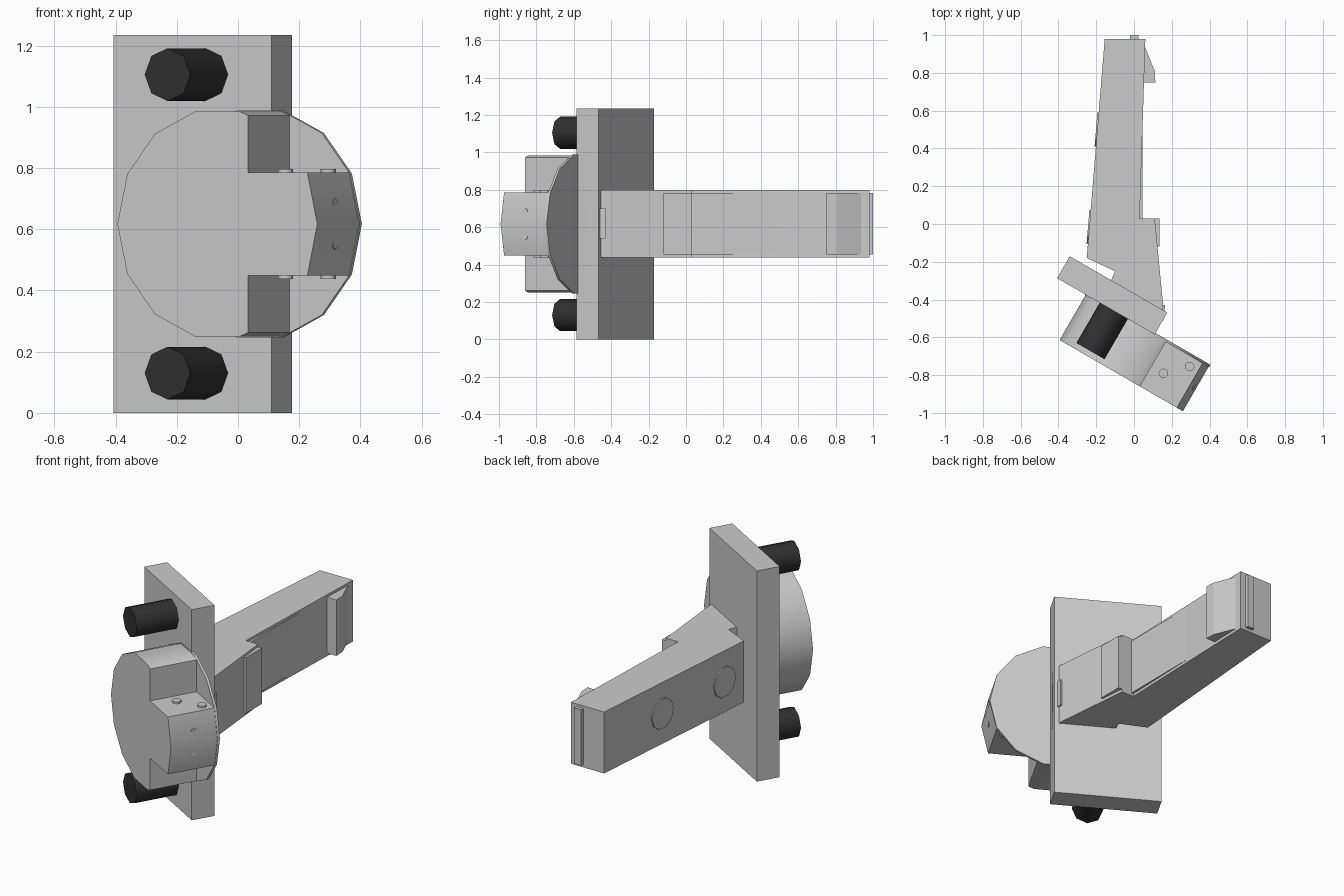
import bpy, bmesh, math
from mathutils import Matrix, Vector

if "Cube" in bpy.data.objects:
    bpy.data.objects.remove(bpy.data.objects["Cube"])


def frame(nx, ny, origin=(0, 0, 0)):
    """Local axes: z along the horizontal normal, y up in the world."""
    n = Vector((nx, ny, 0)).normalized()
    up = Vector((0, 0, 1))
    x = up.cross(n)
    m = Matrix((x, up, n)).transposed().to_4x4()
    m.translation = Vector(origin)
    return m


def ngon(cx, cy, r, sides, start=0.0):
    return [(cx + r * math.cos(start + 2 * math.pi * i / sides),
             cy + r * math.sin(start + 2 * math.pi * i / sides)) for i in range(sides)]


def rect(x0, y0, x1, y1):
    return [(x0, y0), (x1, y0), (x1, y1), (x0, y1)]


def prism(name, pts, lo, hi, m=Matrix(), smooth=0, mat=None):
    """Extrude a flat outline from lo to hi along local z."""
    bm = bmesh.new()
    a = [bm.verts.new(m @ Vector((x, y, lo))) for x, y in pts]
    b = [bm.verts.new(m @ Vector((x, y, hi))) for x, y in pts]
    bm.faces.new(a[::-1])
    bm.faces.new(b)
    for i in range(len(pts)):
        j = (i + 1) % len(pts)
        bm.faces.new((a[i], a[j], b[j], b[i]))
    bmesh.ops.recalc_face_normals(bm, faces=bm.faces)
    me = bpy.data.meshes.new(name)
    bm.to_mesh(me)
    bm.free()
    ob = bpy.data.objects.new(name, me)
    bpy.context.collection.objects.link(ob)
    if mat:
        me.materials.append(mat)
    if smooth:
        bpy.ops.object.select_all(action='DESELECT')
        ob.select_set(True)
        bpy.context.view_layer.objects.active = ob
        bpy.ops.object.shade_smooth_by_angle(angle=math.radians(smooth))
    return ob


dark = bpy.data.materials.new("dark_rubber")
dark.diffuse_color = (0.03, 0.03, 0.03, 1)
dark.use_nodes = True
dark.node_tree.nodes["Principled BSDF"].inputs["Base Color"].default_value = dark.diffuse_color

S, C = 0.5, math.cos(math.radians(30))
HEAD = frame(-S, -C)          # head is turned 30 degrees
MID = 0.617                   # height of the centre line

# Mounting plate
prism("mounting_plate", rect(-0.209, 0, 0.387, 1.235), 0.318, 0.452, HEAD)

# Bolts on the plate
for i, z in enumerate((0.13, 1.105)):
    prism(f"plate_bolt_{i}", ngon(0.137, z, 0.086, 8), 0.44, 0.698, HEAD, 50, dark)

# Lock drum with two square notches beside the tongue
U, R = 0.343, 0.377
ring = ngon(U, MID, R, 14)
nu, tz, nz = U + 0.115, 0.168, 0.355
drum = [ring[0], (ring[1][0], MID + tz), (nu, MID + tz), (nu, MID + nz)]
drum += ring[3:12]
drum += [(nu, MID - nz), (nu, MID - tz), (ring[13][0], MID - tz)]
prism("drum", drum, 0.448, 0.729, HEAD, 30)
prism("drum_back_disc", ngon(U, MID, 0.38, 14), 0.443, 0.457, HEAD, 30)

# Pins through the tongue, and the small screws in its end
for i, (x, y) in enumerate(((0.155, -0.79), (0.295, -0.755))):
    prism(f"tongue_pin_{i}", ngon(x, y, 0.025, 12), MID - 0.179, MID + 0.179, smooth=40)
END = frame(C, -S)
for i, dz in enumerate((-0.065, 0.065)):
    prism(f"end_screw_{i}", ngon(-0.587, MID + dz, 0.018, 8), U + 0.33, U + 0.364, END)

# Lever arm
Z0, Z1 = 0.438, 0.798
prism("arm", [(-0.155, 0.98), (-0.25, -0.18), (-0.10, -0.25), (-0.12, -0.295),
              (-0.152, -0.351), (0.146, -0.525), (0.155, -0.44), (0.11, 0.03),
              (0.03, 0.03), (0.06, 0.98)], Z0, Z1)

# Raised pieces on the arm
P0, P1 = 0.455, 0.783
prism("grip_step", rect(0.0, -0.12, 0.135, 0.03), P0, P1)
prism("grip_panel", [(0.0, 0.0), (0.044, 0.0), (0.046, 0.5), (0.0, 0.5)], P0, P1)
prism("end_catch", [(0.03, 0.75), (0.113, 0.75), (0.11, 0.81), (0.059, 0.935),
                    (0.03, 0.935)], P0, P1)
prism("end_tab", rect(-0.02, 0.95, 0.025, 1.0), P0, P1)
prism("hinge_tab", [(0.12, -0.43), (0.165, -0.43), (0.155, -0.51), (0.12, -0.51)],
      0.54, 0.70)

# Round buttons on the back face of the arm
for i, (x, y) in enumerate(((-0.194, 0.5), (-0.2365, -0.015))):
    prism(f"side_button_{i}", ngon(0, 0, 0.09, 10), -0.02, 0.007,
          frame(-0.9967, 0.0816, (x, y, MID)), 40)
